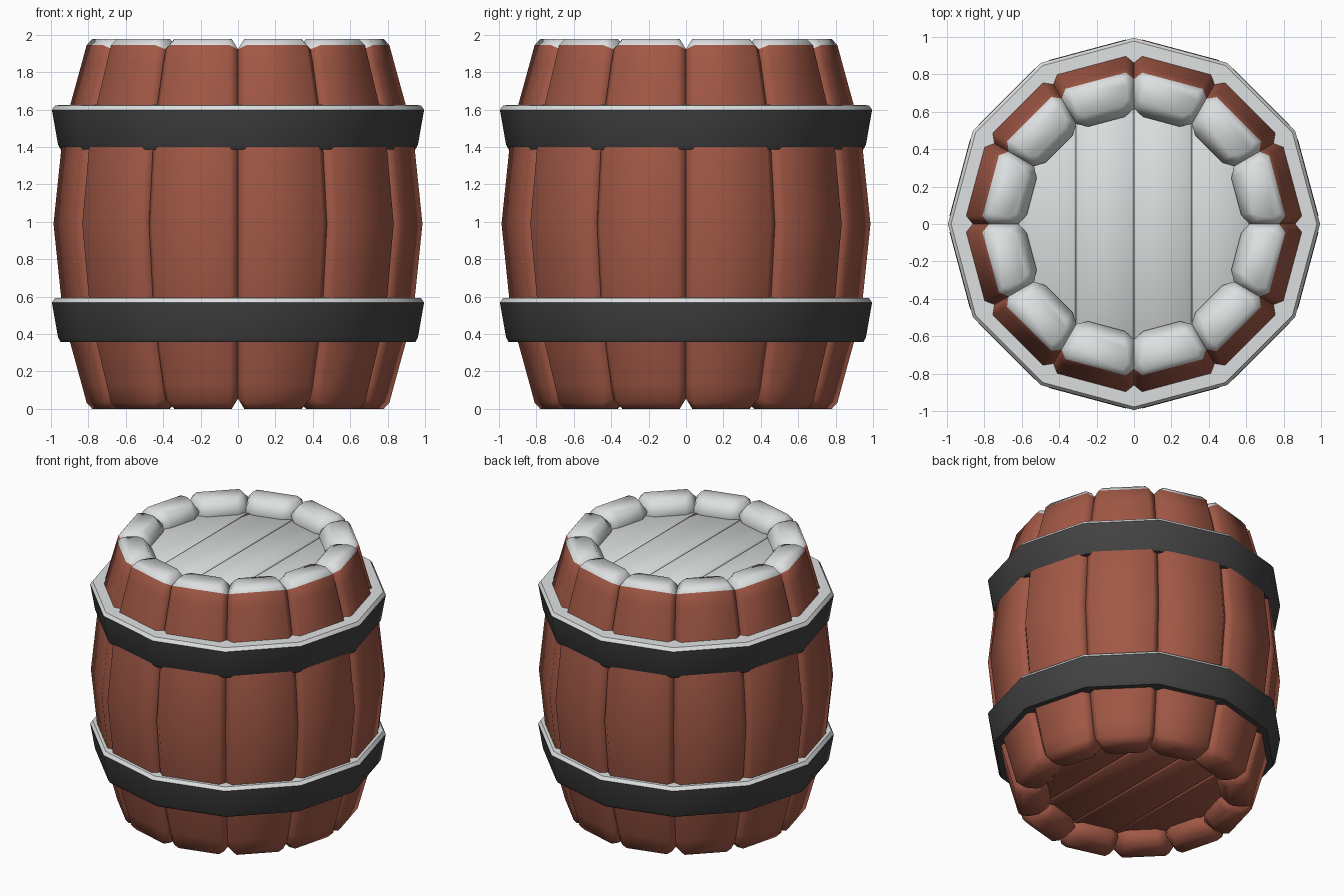
import bpy, bmesh, math

if "Cube" in bpy.data.objects:
    bpy.data.objects.remove(bpy.data.objects["Cube"])

SIDES = 12
T = math.tan(math.pi / SIDES)
H = 1.978


def material(name, rgb):
    m = bpy.data.materials.new(name)
    m.diffuse_color = (*rgb, 1)
    m.use_nodes = True
    m.node_tree.nodes["Principled BSDF"].inputs["Base Color"].default_value = m.diffuse_color
    return m


BROWN = material("red_brown_wood", (0.36, 0.098, 0.060))
LIGHT = material("pale_grey", (0.72, 0.74, 0.745))
DARK = material("dark_iron", (0.055, 0.055, 0.055))


def finish(bm, name, mats, angle):
    bmesh.ops.recalc_face_normals(bm, faces=bm.faces)
    me = bpy.data.meshes.new(name)
    bm.to_mesh(me)
    bm.free()
    for m in mats:
        me.materials.append(m)
    ob = bpy.data.objects.new(name, me)
    bpy.context.collection.objects.link(ob)
    bpy.ops.object.select_all(action='DESELECT')
    ob.select_set(True)
    bpy.context.view_layer.objects.active = ob
    bpy.ops.object.shade_smooth_by_angle(angle=math.radians(angle))
    return ob


# Chamfered eight-point stave section: (radial, tangential)
def section(ro, ri, inset=0.0):
    go, gi = ro - 0.045, ri + 0.03
    s = inset
    half = [(ro, ro * T - 0.045 - s * 0.5), (go, go * T - s),
            (gi, gi * T - s), (ri, ri * T - 0.05 - s * 0.3)]
    (a, b, c, d) = half
    return [(a[0], -a[1]), a, b, c, d, (d[0], -d[1]), (c[0], -c[1]), (b[0], -b[1])]


# Heights of the end ring by point: outer, groove and inner points differ
END = [0.033, 0.033, 0.055, 0.06, 0.075, 0.075, 0.06, 0.055]


def stave_rings():
    def end(top):
        flip = (lambda d: H - d) if top else (lambda d: d)
        return [
            [(r, t, flip(0)) for r, t in section(0.768, 0.625, 0.035)],
            [(r, t, flip(d)) for (r, t), d in zip(section(0.793, 0.566), END)],
            [(r, t, flip(0.125)) for r, t in section(0.817, 0.59)],
        ]
    middle = [[(r, t, z) for r, t in section(ro, ro - 0.225)]
              for z, ro in ((0.49, 0.914), (H / 2, 0.964), (H - 0.49, 0.914))]
    return end(False) + middle + end(True)[::-1]


# Staves
bm = bmesh.new()
for k in range(SIDES):
    a = 2 * math.pi * (k + 0.5) / SIDES
    ca, sa = math.cos(a), math.sin(a)
    rings = [[bm.verts.new((r * ca - t * sa, r * sa + t * ca, z)) for r, t, z in ring]
             for ring in stave_rings()]
    last = len(rings) - 2
    for i in range(last + 1):
        for j in range(8):
            n = (j + 1) % 8
            f = bm.faces.new((rings[i][j], rings[i][n], rings[i + 1][n], rings[i + 1][j]))
            # pale rim, and pale inner wall above the lid
            if i == last or (i == last - 1 and j in (3, 4, 5)):
                f.material_index = 1
    bm.faces.new(rings[0][::-1])
    bm.faces.new(rings[-1]).material_index = 1
finish(bm, "staves", [BROWN, LIGHT], 60)


# Iron hoops with pale upper faces
def hoop(name, z0):
    prof = [(0.85, 0), (0.948, 0), (0.962, 0.025), (0.995, 0.212), (0.978, 0.236), (0.85, 0.24)]
    bm = bmesh.new()
    rows = []
    for k in range(SIDES):
        a = 2 * math.pi * k / SIDES
        rows.append([bm.verts.new((r * math.cos(a), r * math.sin(a), z0 + z)) for r, z in prof])
    n = len(prof)
    for k in range(SIDES):
        p, q = rows[k], rows[(k + 1) % SIDES]
        for j in range(n):
            f = bm.faces.new((p[j], q[j], q[(j + 1) % n], p[(j + 1) % n]))
            f.material_index = 1 if j in (3, 4) else 0
    finish(bm, name, [DARK, LIGHT], 35)


hoop("lower_hoop", 0.357)
hoop("upper_hoop", 1.387)


# Planked end boards, four planks running front to back
def end_board(name, z0, z1, mats):
    bm = bmesh.new()
    w = 0.31
    for i in range(-2, 2):
        x0, x1 = i * w, (i + 1) * w
        y0, y1 = (math.sqrt(0.7 ** 2 - x * x) for x in (x0, x1))
        pts = [(x0, -y0), (x1, -y1), (x1, y1), (x0, y0)]
        lo = [bm.verts.new((x, y, z0)) for x, y in pts]
        hi = [bm.verts.new((x, y, z1)) for x, y in pts]
        bm.faces.new(lo[::-1])
        bm.faces.new(hi)
        for j in range(4):
            bm.faces.new((lo[j], lo[(j + 1) % 4], hi[(j + 1) % 4], hi[j]))
    bmesh.ops.bevel(bm, geom=list(bm.edges), offset=0.012, segments=1, affect='EDGES')
    finish(bm, name, mats, 60)


end_board("top_lid", H - 0.17, H - 0.1, [LIGHT])
end_board("bottom_board", 0.1, 0.17, [BROWN])
